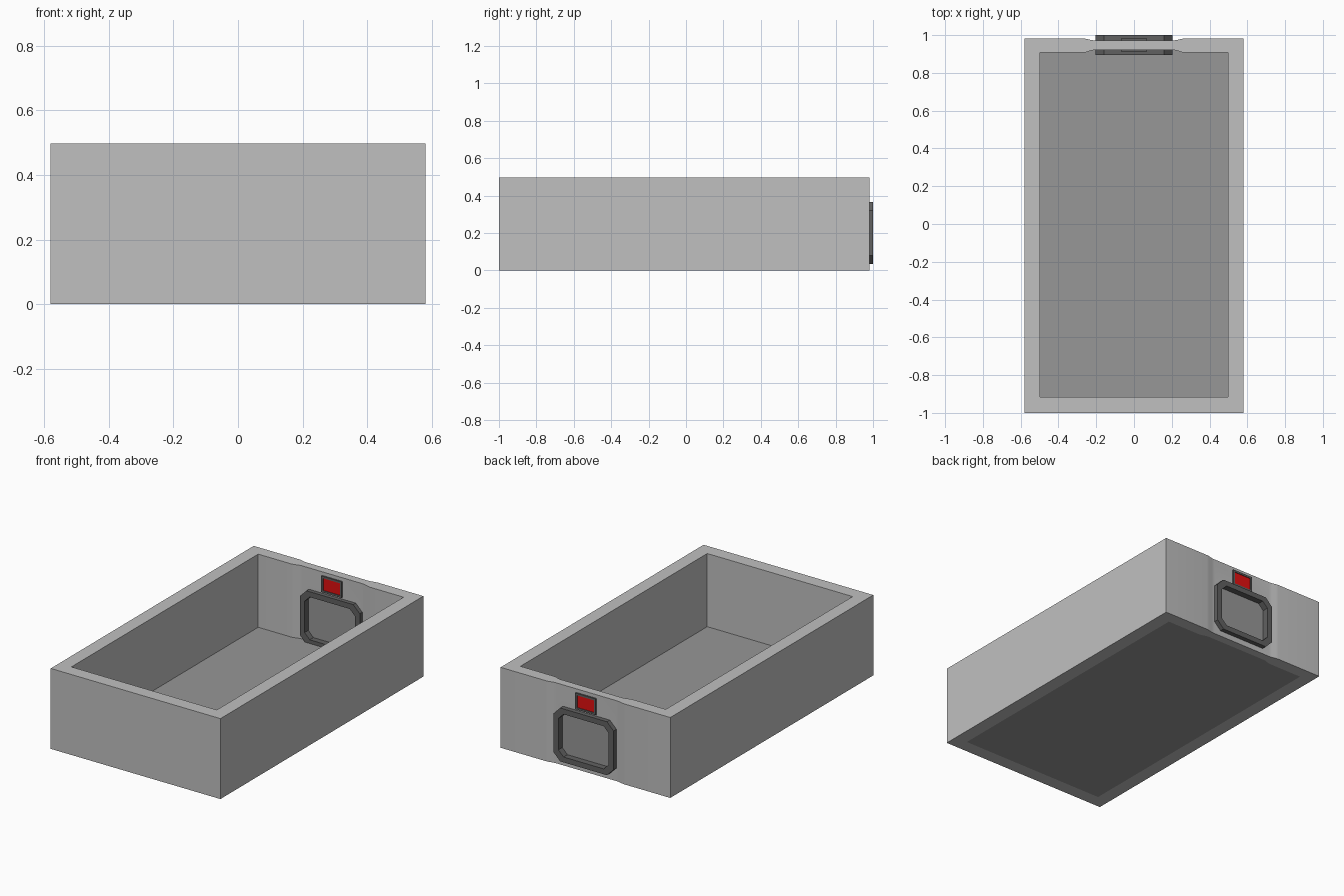
import bpy
import bmesh
import math

cube = bpy.data.objects.get("Cube")
if cube:
    bpy.data.objects.remove(cube)


def material(name, *rgb):
    m = bpy.data.materials.new(name)
    m.use_nodes = True
    m.diffuse_color = (*rgb, 1)
    m.node_tree.nodes["Principled BSDF"].inputs["Base Color"].default_value = (*rgb, 1)
    return m


WALL = material("light grey", 0.53, 0.53, 0.53)
PANEL = material("mid grey", 0.31, 0.31, 0.31)
TRIM = material("dark grey", 0.12, 0.12, 0.12)
RED = material("red", 0.76, 0.005, 0.005)


def flat(u, v, w):
    """Outline in the ground plane, extruded upwards."""
    return (u, v, w)


def upright(u, v, w):
    """Outline facing front and back, extruded along y."""
    return (u, w, v)


def extrude(name, mat, place, lo, hi, outer, inner=None):
    """Solid prism from an outline, or a ring if an inner outline is given."""
    bm = bmesh.new()

    def loop(points, w):
        return [bm.verts.new(place(u, v, w)) for u, v in points]

    loops = [loop(outer, lo), loop(outer, hi)]
    if inner:
        loops += [loop(inner, hi), loop(inner, lo), loops[0]]
    for a, b in zip(loops, loops[1:]):
        for i in range(len(a)):
            j = (i + 1) % len(a)
            bm.faces.new((a[i], a[j], b[j], b[i]))
    if not inner:
        bm.faces.new(loops[0])
        bm.faces.new(loops[1])
    bmesh.ops.recalc_face_normals(bm, faces=bm.faces)
    mesh = bpy.data.meshes.new(name)
    bm.to_mesh(mesh)
    bm.free()
    mesh.materials.append(mat)
    ob = bpy.data.objects.new(name, mesh)
    bpy.context.collection.objects.link(ob)
    return ob


def mirrored(half):
    """Complete an outline from its +x half."""
    return half + [(-x, y) for x, y in reversed(half)]


def octagon(hx, hz, c, z):
    """Rectangle with chamfered corners centred on height z."""
    return mirrored([(hx - c, z - hz), (hx, z - hz + c),
                     (hx, z + hz - c), (hx - c, z + hz)])


def rectangle(hx, hz, z):
    return mirrored([(hx, z - hz), (hx, z + hz)])


def room_outline(x, front, back, dent):
    """Room plan whose back wall curves gently into a thinner doorway strip."""
    steps = [(0.27, 0), (0.255, 0.15), (0.225, 0.85), (0.21, 1)]
    return mirrored([(x, front), (x, back)] + [(sx, back + dent * t) for sx, t in steps])


# Walls, thinner around the doorway
outside = room_outline(0.58, -1, 0.982, -0.01)
inside = room_outline(0.497, -0.917, 0.907, 0.014)
walls = extrude("walls", WALL, flat, 0, 0.497, outside, inside)

# Doorway opening
DOOR_Z, DOOR_Y = 0.2, 0.947
cutter = extrude("doorway_cutter", WALL, upright, 0.8, 1.1, octagon(0.19, 0.15, 0.04, DOOR_Z))
cutter.hide_render = True
cut = walls.modifiers.new("doorway", "BOOLEAN")
cut.operation = "DIFFERENCE"
cut.solver = "EXACT"
cut.object = cutter
bpy.context.view_layer.objects.active = walls
bpy.ops.object.modifier_apply(modifier=cut.name)
bpy.data.objects.remove(cutter)
bpy.ops.object.select_all(action="DESELECT")
walls.select_set(True)
bpy.ops.object.shade_smooth_by_angle(angle=math.radians(30))

# Floor slab inside the walls
extrude("floor", PANEL, flat, 0, 0.045, inside)

# Door frame and door panel
extrude("door_frame", TRIM, upright, DOOR_Y - 0.051, DOOR_Y + 0.053,
        octagon(0.205, 0.165, 0.045, DOOR_Z), octagon(0.172, 0.132, 0.035, DOOR_Z))
extrude("door_panel", PANEL, upright, DOOR_Y - 0.015, DOOR_Y + 0.015,
        octagon(0.18, 0.14, 0.04, DOOR_Z))

# Lamp above the door, showing on both sides of the wall
LAMP_Z = 0.425
for side, name in ((1, "outer"), (-1, "inner")):
    extrude(name + "_lamp_frame", TRIM, upright, DOOR_Y, DOOR_Y + side * 0.035,
            rectangle(0.07, 0.05, LAMP_Z), rectangle(0.058, 0.038, LAMP_Z))
    extrude(name + "_lamp", RED, upright, DOOR_Y, DOOR_Y + side * 0.031,
            rectangle(0.06, 0.04, LAMP_Z))
